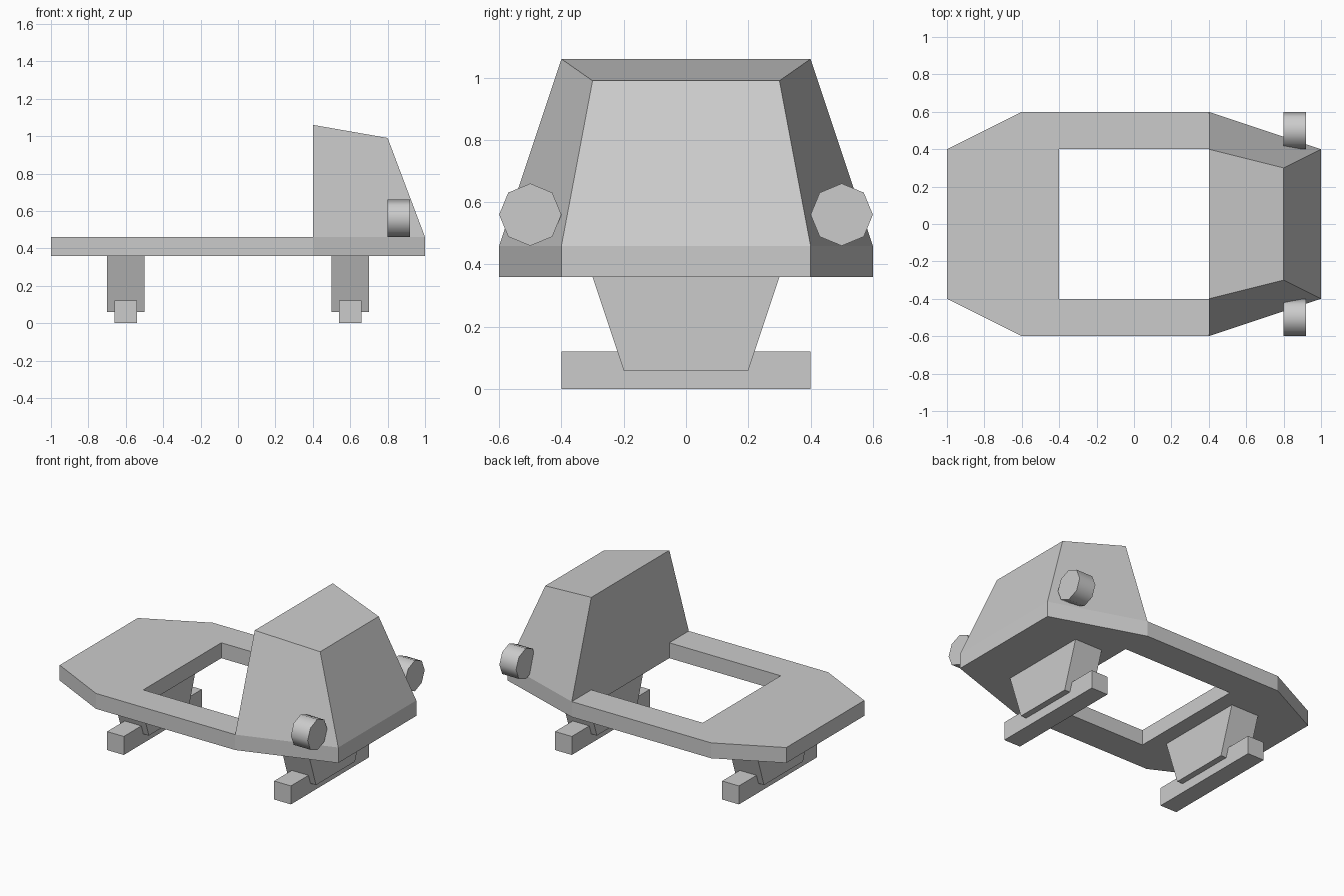
import bpy, bmesh, math

if "Cube" in bpy.data.objects:
    bpy.data.objects.remove(bpy.data.objects["Cube"])


def finish(name, bm):
    bmesh.ops.recalc_face_normals(bm, faces=bm.faces[:])
    mesh = bpy.data.meshes.new(name)
    bm.to_mesh(mesh)
    bm.free()
    obj = bpy.data.objects.new(name, mesh)
    bpy.context.collection.objects.link(obj)
    return obj


def loft(name, lower, upper):
    """Closed solid between two matching loops of points."""
    bm = bmesh.new()
    a = [bm.verts.new(p) for p in lower]
    b = [bm.verts.new(p) for p in upper]
    bm.faces.new(a)
    bm.faces.new(b)
    for i in range(len(a)):
        j = (i + 1) % len(a)
        bm.faces.new((a[i], a[j], b[j], b[i]))
    return finish(name, bm)


def trapezoid(x0, y0, x1, y1, z0, z1):
    """Loop symmetric in y, half width y0 at x0 and y1 at x1."""
    return [(x0, -y0, z0), (x1, -y1, z1), (x1, y1, z1), (x0, y0, z0)]


# Deck: flat frame around a square opening, extruded to thickness
bm = bmesh.new()
outer = [bm.verts.new((x, y, 0.36)) for x, y in
         [(-1, -.4), (-.6, -.6), (.4, -.6), (1, -.4),
          (1, .4), (.4, .6), (-.6, .6), (-1, .4)]]
inner = [bm.verts.new((x, y, 0.36)) for x, y in
         [(-.4, -.4), (.4, -.4), (.4, .4), (-.4, .4)]]
bm.faces.new((outer[0], outer[1], inner[0], inner[3], outer[6], outer[7]))
bm.faces.new((outer[1], outer[2], inner[1], inner[0]))
bm.faces.new((outer[2], outer[3], outer[4], outer[5], inner[2], inner[1]))
bm.faces.new((outer[5], outer[6], inner[3], inner[2]))
res = bmesh.ops.extrude_face_region(bm, geom=bm.faces[:], use_keep_orig=True)
bmesh.ops.translate(bm, vec=(0, 0, 0.1),
                    verts=[g for g in res["geom"] if isinstance(g, bmesh.types.BMVert)])
finish("deck", bm)

# Cabin: tapered block with sloping roof
loft("cabin", trapezoid(.4, .6, 1, .4, .46, .46), trapezoid(.4, .4, .8, .3, 1.06, .99))

# Legs and cross skids
for label, x in (("rear", -0.6), ("front", 0.6)):
    loft(label + "_leg",
         trapezoid(x - .1, .2, x + .1, .2, .06, .06),
         trapezoid(x - .1, .3, x + .1, .3, .36, .36))
    loft(label + "_skid",
         trapezoid(x - .06, .4, x + .06, .4, 0, 0),
         trapezoid(x - .06, .4, x + .06, .4, .12, .12))

# Side lamps: eight-sided cylinders with smooth sides
for label, y in (("right", -0.5), ("left", 0.5)):
    ring = [(y + .1 * math.cos(k * math.pi / 4), .56 + .1 * math.sin(k * math.pi / 4))
            for k in range(8)]
    lamp = loft(label + "_lamp", [(.8, *p) for p in ring], [(.92, *p) for p in ring])
    bpy.ops.object.select_all(action='DESELECT')
    lamp.select_set(True)
    bpy.context.view_layer.objects.active = lamp
    bpy.ops.object.shade_smooth_by_angle(angle=math.radians(50))
